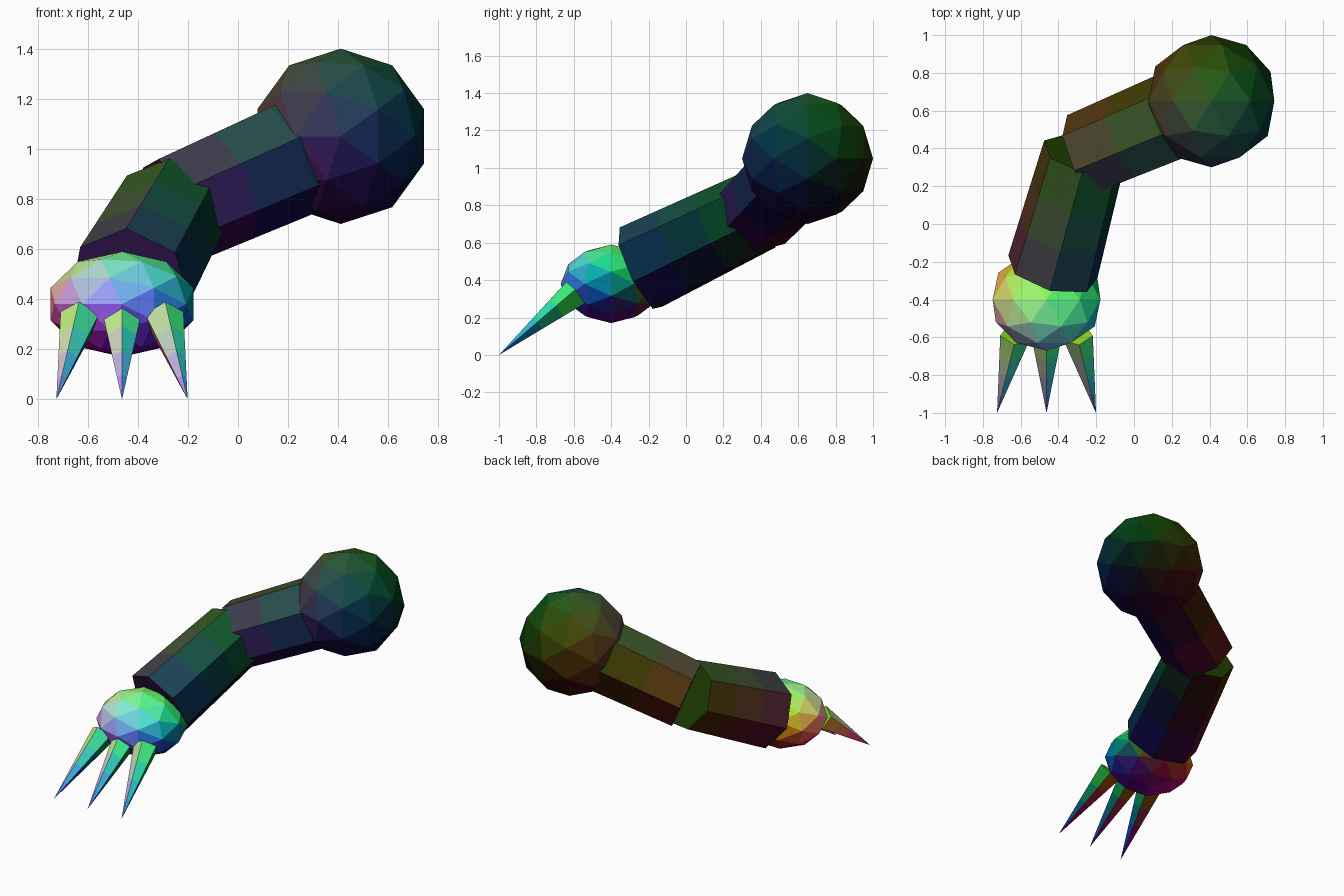
import bpy, bmesh
from math import radians
from mathutils import Vector, Matrix

if "Cube" in bpy.data.objects:
    bpy.data.objects.remove(bpy.data.objects["Cube"])

palette = {}


def tint(direction, shade):
    """Material coloured by direction: left red, up green, front blue."""
    d = direction.normalized()
    rgb = [round((0.5 + 0.5 * c) * 16) / 16 for c in (-d.x, d.z, -d.y)]
    key = (*rgb, shade)
    if key not in palette:
        palette[key] = bpy.data.materials.new("tint")
        palette[key].diffuse_color = (*[shade * c ** 2.2 for c in rgb], 1)
    return palette[key]


def finish(bm, name, shade, colour_dir):
    bmesh.ops.recalc_face_normals(bm, faces=bm.faces)
    mesh = bpy.data.meshes.new(name)
    for face in bm.faces:
        mat = tint(colour_dir(face), shade)
        if mat.name not in mesh.materials:
            mesh.materials.append(mat)
        face.material_index = mesh.materials.find(mat.name)
    bm.to_mesh(mesh)
    bm.free()
    obj = bpy.data.objects.new(name, mesh)
    bpy.context.collection.objects.link(obj)


def ball(name, centre, size, shade):
    """Faceted ball with its pole along y."""
    bm = bmesh.new()
    bmesh.ops.create_icosphere(
        bm, subdivisions=2, radius=1,
        matrix=Matrix.Translation(centre) @ Matrix.Diagonal((*size, 1))
        @ Matrix.Rotation(radians(-90), 4, 'X'))
    finish(bm, name, shade, lambda f: f.normal)


def limb(name, start, end, r_start, r_end, sides, shade, bands):
    """Tapered prism from start to end, one corner up, in colour bands."""
    start, end = Vector(start), Vector(end)
    axis = end - start
    turn = Vector((0, 1, 0)).rotation_difference(axis).to_matrix().to_4x4()
    bm = bmesh.new()
    bmesh.ops.create_cone(
        bm, cap_ends=True, segments=sides, radius1=r_end, radius2=r_start,
        depth=axis.length,
        matrix=Matrix.Translation((start + end) / 2) @ turn
        @ Matrix.Rotation(radians(90), 4, 'X'))
    bmesh.ops.remove_doubles(bm, verts=bm.verts, dist=1e-5)
    for i in range(1, bands):
        bmesh.ops.bisect_plane(
            bm, geom=bm.verts[:] + bm.edges[:] + bm.faces[:],
            plane_co=start + axis * i / bands, plane_no=axis)

    # Colour leans towards the nearer end of the limb
    def lean(face):
        t = (face.calc_center_median() - start).dot(axis) / axis.length_squared
        return face.normal + axis.normalized() * (2 * t - 1) * 0.8

    finish(bm, name, shade, lean)


SHOULDER = (0.41, 0.65, 1.05)
ELBOW = (-0.263, 0.367, 0.755)
WRIST = (-0.432, -0.248, 0.456)
HAND = (-0.463, -0.40, 0.38)
DARK, LIGHT = 0.1, 1.0

# Arm
ball("shoulder", SHOULDER, (0.35, 0.35, 0.35), DARK)
limb("upper_arm", ELBOW, SHOULDER, 0.228, 0.245, 7, DARK, 3)
limb("forearm", WRIST, ELBOW, 0.25, 0.228, 7, DARK, 3)

# Hand
ball("hand", HAND, (0.30, 0.27, 0.21), LIGHT)

# Claws, the outer pair splaying away from the middle
for name, side in (("left_claw", -1), ("middle_claw", 0), ("right_claw", 1)):
    tip = (HAND[0] + 0.262 * side, -1.0, 0.0)
    base = (HAND[0] + 0.167 * side, -0.59, 0.325)
    limb(name, tip, base, 0.0, 0.082, 5, LIGHT, 4)

for m in bpy.data.materials:
    if m.users and not m.is_grease_pencil:
        m.use_nodes = True
        m.node_tree.nodes["Principled BSDF"].inputs["Base Color"].default_value = m.diffuse_color
